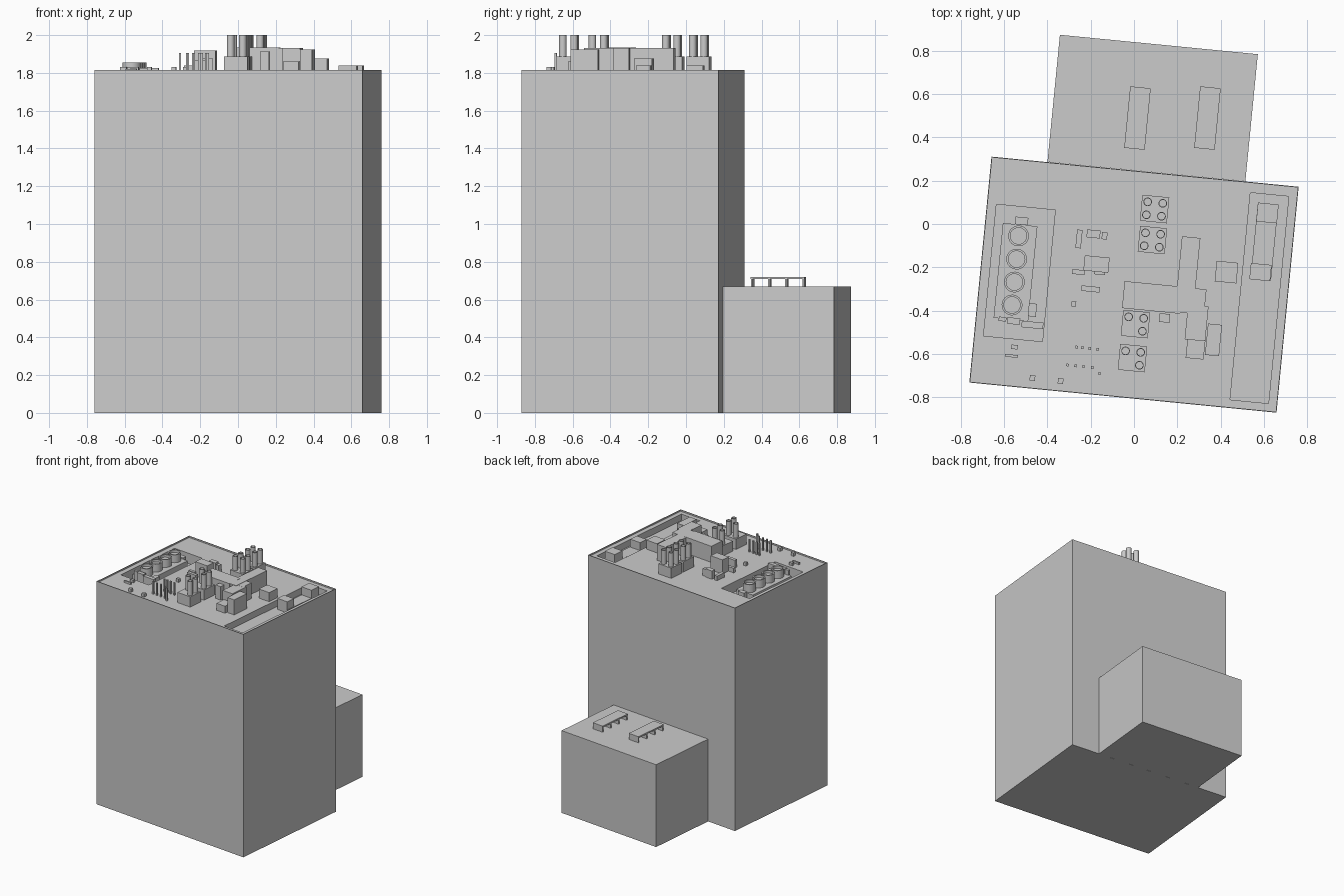
import bpy, bmesh, math
from mathutils import Vector, Matrix

if "Cube" in bpy.data.objects:
    bpy.data.objects.remove(bpy.data.objects["Cube"])

ANG = math.radians(-5.6)      # whole building is turned slightly about z
ROOF = 1.803                  # roof deck, just below the rim
ROT = Matrix.Rotation(ANG, 4, 'Z')


def finish(name, bm, x, y):
    me = bpy.data.meshes.new(name)
    bm.to_mesh(me)
    bm.free()
    ob = bpy.data.objects.new(name, me)
    ob.location = (x, y, 0)
    ob.rotation_euler.z = ANG
    bpy.context.collection.objects.link(ob)
    return ob


def box(name, x, y, w, d, z0, z1):
    bm = bmesh.new()
    m = Matrix.Translation((0, 0, (z0 + z1) / 2)) @ Matrix.Diagonal((w, d, z1 - z0, 1))
    bmesh.ops.create_cube(bm, size=1, matrix=m)
    return finish(name, bm, x, y)


def tube(name, x, y, r, z0, z1, dish=0.0, wall=0.01, seg=20):
    """Upright cylinder, optionally with a sunken top."""
    bm = bmesh.new()
    bmesh.ops.create_cone(bm, cap_ends=True, segments=seg, radius1=r, radius2=r,
                          depth=z1 - z0, matrix=Matrix.Translation((0, 0, (z0 + z1) / 2)))
    if dish:
        top = max(bm.faces, key=lambda f: f.calc_center_median().z)
        bmesh.ops.inset_region(bm, faces=[top], thickness=wall)
        ring = bmesh.ops.extrude_face_region(bm, geom=[top])
        bmesh.ops.delete(bm, geom=[top], context='FACES_ONLY')
        vs = [v for v in ring['geom'] if isinstance(v, bmesh.types.BMVert)]
        bmesh.ops.translate(bm, verts=vs, vec=(0, 0, -dish))
        bmesh.ops.recalc_face_normals(bm, faces=bm.faces)
    ob = finish(name, bm, x, y)
    bpy.context.view_layer.objects.active = ob
    bpy.ops.object.select_all(action='DESELECT')
    ob.select_set(True)
    bpy.ops.object.shade_smooth_by_angle(angle=math.radians(35))
    return ob


def local(x, y, dx, dy):
    v = ROT @ Vector((dx, dy, 0))
    return x + v.x, y + v.y


# Main tower with a thin roof rim
tower = box("tower", 0, -0.28, 1.425, 1.048, 0, 1.815)
bm = bmesh.new()
bm.from_mesh(tower.data)
top = max(bm.faces, key=lambda f: f.calc_center_median().z)
bmesh.ops.inset_region(bm, faces=[top], thickness=0.006)
ring = bmesh.ops.extrude_face_region(bm, geom=[top])
bmesh.ops.delete(bm, geom=[top], context='FACES_ONLY')
bmesh.ops.translate(bm, vec=(0, 0, ROOF - 1.815),
                    verts=[v for v in ring['geom'] if isinstance(v, bmesh.types.BMVert)])
bmesh.ops.recalc_face_normals(bm, faces=bm.faces)
bm.to_mesh(tower.data)
bm.free()

# Two sunken plant wells cut into the roof
LEFT, RIGHT = 1.72, 1.75
for name, x, y, w, d, z in [("left_well", -0.529, -0.226, 0.273, 0.61, LEFT),
                            ("right_well", 0.579, -0.342, 0.178, 0.96, RIGHT)]:
    cutter = box(name, x, y, w, d, z, 1.95)
    cutter.hide_render = True
    mod = tower.modifiers.new(name, 'BOOLEAN')
    mod.object, mod.operation, mod.solver = cutter, 'DIFFERENCE', 'EXACT'
    bpy.context.view_layer.objects.active = tower
    bpy.context.view_layer.update()
    bpy.ops.object.modifier_apply(modifier=name)
    bpy.data.objects.remove(cutter)

# Low rear annex with two raised skylights on fins
box("annex", 0.086, 0.535, 0.918, 0.59, 0, 0.67)
for x in (0.016, 0.339):
    box("skylight_slab", x, 0.489, 0.095, 0.285, 0.708, 0.72)
    for i in range(4):
        fx, fy = local(x, 0.489, 0, -0.137 + i * 0.0913)
        box("skylight_fin", fx, fy, 0.09, 0.01, 0.665, 0.712)

# Cooling unit with four fans in the left well
box("cooling_unit", -0.547, -0.222, 0.16, 0.44, LEFT, 1.79)
for x, y in [(-0.533, -0.055), (-0.542, -0.162), (-0.552, -0.268), (-0.563, -0.374)]:
    tube("cooling_fan", x, y, 0.048, 1.78, 1.854, dish=0.02)
for x, y, w, d, z in [(-0.519, 0.014, 0.06, 0.035, 1.80), (-0.469, -0.397, 0.037, 0.06, 1.80),
                      (-0.556, -0.448, 0.06, 0.03, 1.83), (-0.469, -0.466, 0.1, 0.03, 1.825),
                      (-0.607, -0.439, 0.035, 0.02, 1.83)]:
    box("well_equipment", x, y, w, d, LEFT - 0.002, z)

# Equipment in the right well
box("well_duct", 0.602, -0.083, 0.095, 0.35, RIGHT - 0.002, 1.775)
box("well_unit_rear", 0.616, 0.051, 0.096, 0.087, RIGHT - 0.002, 1.84)
box("well_unit_front", 0.584, -0.222, 0.096, 0.075, RIGHT - 0.002, 1.84)

# Chimney stacks: square base and a 2x2 set of flues (front pair lack one)
for x, y, full in [(0.095, 0.069, True), (0.085, -0.074, True),
                   (0.007, -0.462, False), (-0.007, -0.619, False)]:
    box("chimney_base", x, y, 0.125, 0.12, ROOF - 0.003, 1.886)
    for sx in (-1, 1):
        for sy in (-1, 1):
            if full or (sx, sy) != (-1, -1):
                fx, fy = local(x, y, sx * 0.035, sy * 0.03)
                tube("flue", fx, fy, 0.02, 1.88, 2.0, dish=0.02, wall=0.004, seg=16)

# Roof ducts and boxes: name, x, y, width, depth, top
ROOF_BOXES = [
    ("duct_main", 0.085, -0.339, 0.27, 0.125, 1.934), ("duct_rear", 0.247, -0.235, 0.085, 0.35, 1.933),
    ("duct_bend", 0.270, -0.346, 0.12, 0.10, 1.932), ("duct_front", 0.289, -0.457, 0.095, 0.16, 1.931),
    ("duct_end", 0.284, -0.577, 0.083, 0.09, 1.86), ("side_unit", 0.367, -0.535, 0.065, 0.145, 1.925),
    ("cube_unit", 0.427, -0.222, 0.10, 0.095, 1.877), ("small_unit", 0.141, -0.434, 0.048, 0.04, 1.913),
    ("plant_box", -0.173, -0.185, 0.115, 0.07, 1.918), ("wall_unit", -0.254, -0.069, 0.025, 0.085, 1.84),
    ("low_unit", -0.187, -0.046, 0.062, 0.036, 1.87), ("low_unit", -0.136, -0.055, 0.025, 0.032, 1.86),
    ("low_unit", -0.256, -0.222, 0.057, 0.022, 1.84), ("low_unit", -0.159, -0.226, 0.05, 0.016, 1.88),
    ("low_unit", -0.20, -0.30, 0.085, 0.025, 1.865), ("vent", -0.279, -0.369, 0.023, 0.023, 1.83),
    ("vent", -0.469, -0.711, 0.025, 0.025, 1.83), ("vent", -0.339, -0.725, 0.025, 0.025, 1.83),
    ("vent", -0.552, -0.568, 0.03, 0.02, 1.825), ("vent", -0.566, -0.609, 0.06, 0.012, 1.82),
]
for name, x, y, w, d, z in ROOF_BOXES:
    box(name, x, y, w, d, ROOF - 0.003, z)

# Two rows of thin posts
for x, y in [(-0.265, -0.568), (-0.238, -0.571), (-0.205, -0.574), (-0.168, -0.578),
             (-0.307, -0.651), (-0.27, -0.655), (-0.233, -0.658), (-0.192, -0.663), (-0.159, -0.69)]:
    box("post", x, y, 0.012, 0.012, ROOF - 0.003, 1.905)
